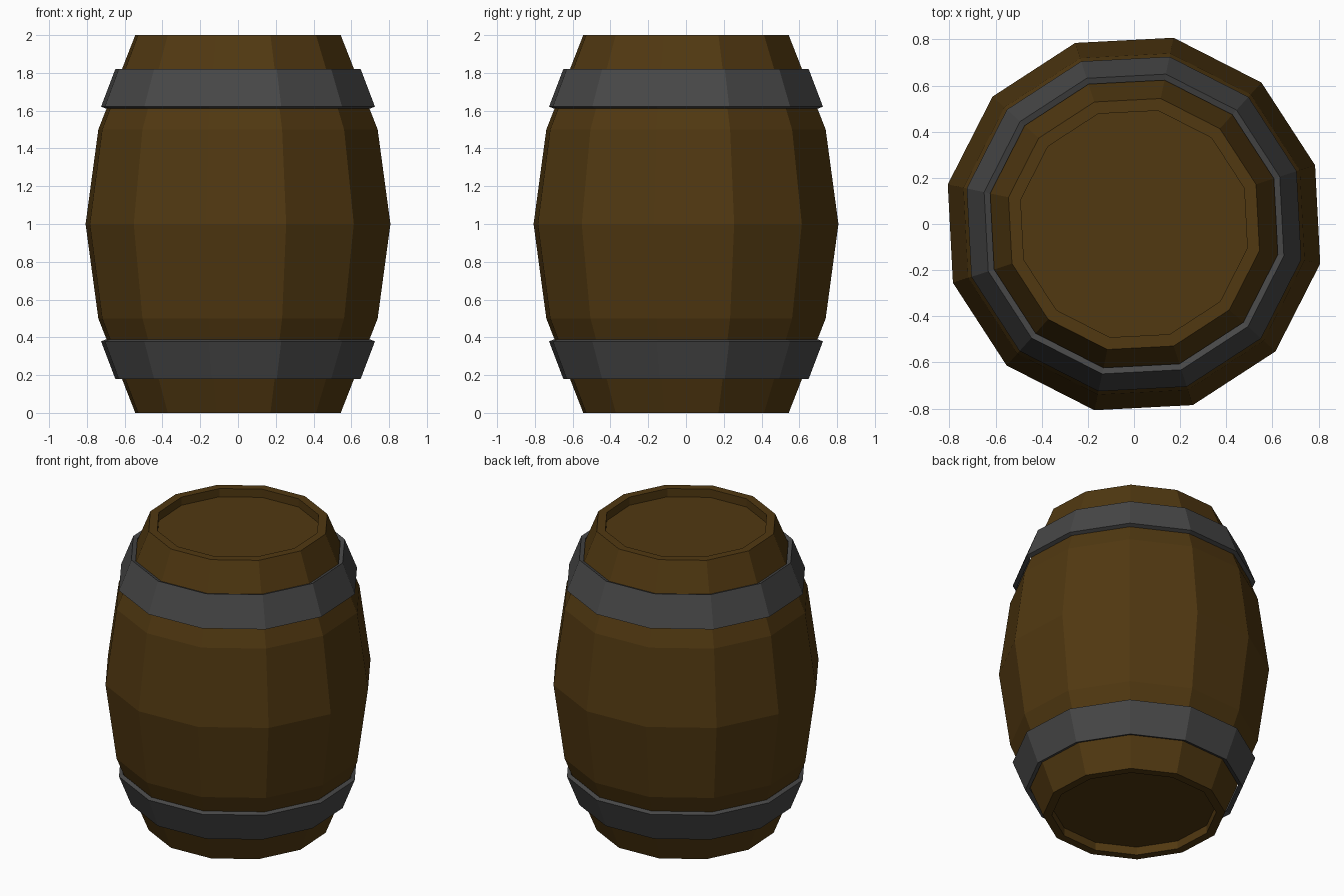
import bpy, bmesh, math

if "Cube" in bpy.data.objects:
    bpy.data.objects.remove(bpy.data.objects["Cube"])

SIDES = 12
TURN = math.radians(18)


def material(name, rgb):
    m = bpy.data.materials.new(name)
    m.diffuse_color = (*rgb, 1)
    m.use_nodes = True
    m.node_tree.nodes["Principled BSDF"].inputs["Base Color"].default_value = m.diffuse_color
    return m


wood = material("dark brown wood", (0.082, 0.040, 0.0055))
iron = material("dark grey iron", (0.064, 0.064, 0.064))


def lathe(name, profile, mat, closed):
    """Spin (radius, z) points into flat-sided rings; cap ends or close the loop."""
    bm = bmesh.new()
    rings = []
    for r, z in profile:
        rings.append([bm.verts.new((r * math.cos(TURN + math.tau * i / SIDES),
                                    r * math.sin(TURN + math.tau * i / SIDES), z))
                      for i in range(SIDES)])
    pairs = list(zip(rings, rings[1:]))
    if closed:
        pairs.append((rings[-1], rings[0]))
    else:
        bm.faces.new(rings[0])
        bm.faces.new(rings[-1])
    for a, b in pairs:
        for i in range(SIDES):
            j = (i + 1) % SIDES
            bm.faces.new((a[i], a[j], b[j], b[i]))
    bmesh.ops.recalc_face_normals(bm, faces=bm.faces)
    me = bpy.data.meshes.new(name)
    bm.to_mesh(me)
    bm.free()
    me.materials.append(mat)
    ob = bpy.data.objects.new(name, me)
    bpy.context.collection.objects.link(ob)
    return ob


# Bulging body with recessed lids at both ends
half = [(0.825, 1.0), (0.756, 1.5), (0.556, 2.0), (0.502, 2.0), (0.502, 1.945)]
lower = [(r, 2 - z) for r, z in reversed(half[1:])]
lathe("barrel_body", lower + half, wood, False)

# Sloped hoops, mirrored about the middle
hoop = [(0.637, 1.81), (0.664, 1.82), (0.741, 1.622), (0.716, 1.611)]
lathe("upper_hoop", hoop, iron, True)
lathe("lower_hoop", [(r, 2 - z) for r, z in hoop], iron, True)
